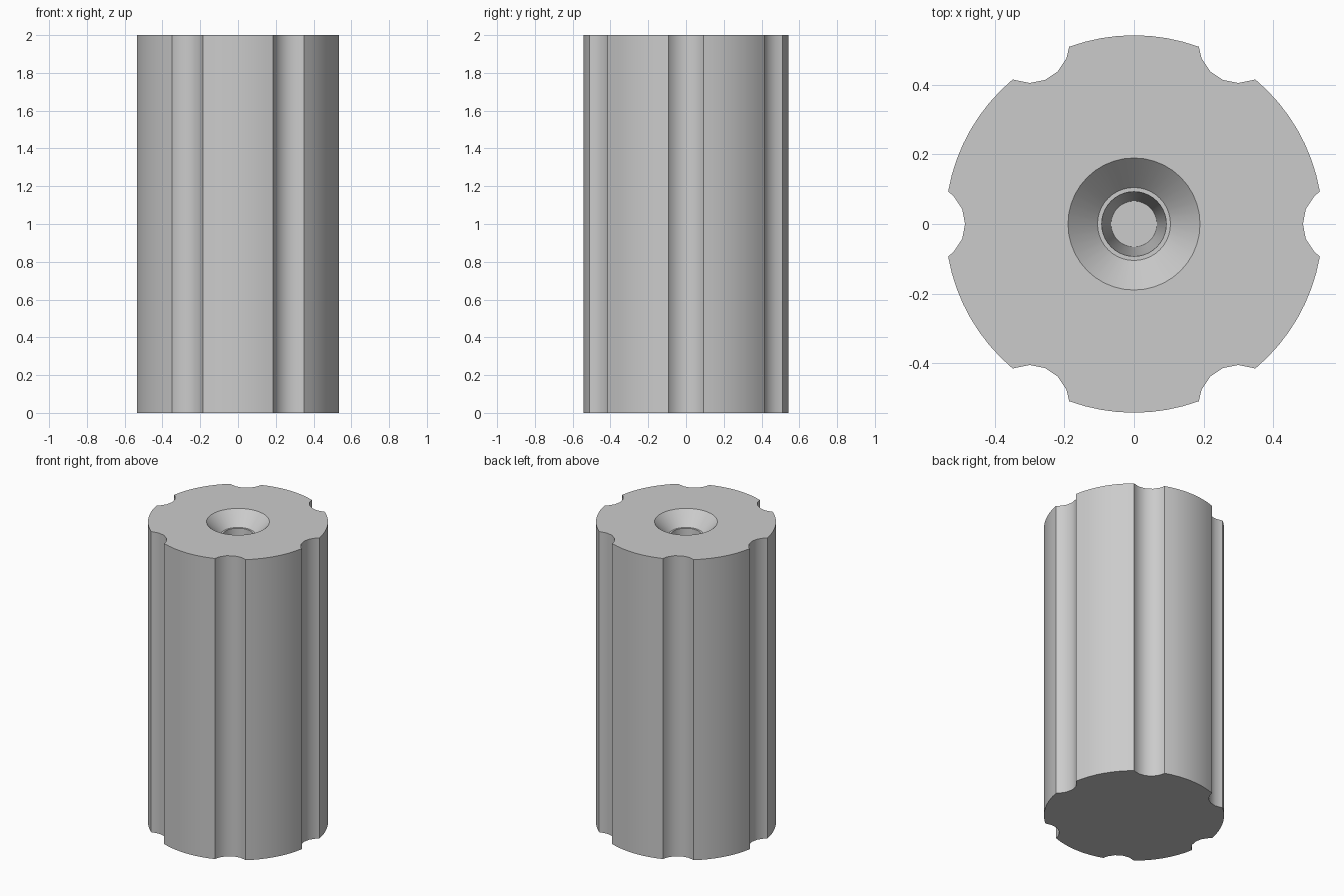
import bpy
import bmesh
from math import cos, sin, pi, hypot, atan2, tau

cube = bpy.data.objects.get("Cube")
if cube:
    bpy.data.objects.remove(cube)

HEIGHT, RADIUS = 2.0, 0.543
GROOVES, GROOVE_CENTRE, GROOVE_RADIUS = 6, 0.6, 0.114
# Screw hole rings: radius and height
HOLE = [(0.19, HEIGHT), (0.105, 1.913), (0.093, 1.913), (0.066, 1.4)]


def circle(radius, count):
    return [(radius * cos(tau * i / count), radius * sin(tau * i / count))
            for i in range(count)]


def outline():
    """Round section with scalloped grooves around its edge."""
    points = []
    x = (GROOVE_CENTRE**2 + RADIUS**2 - GROOVE_RADIUS**2) / (2 * GROOVE_CENTRE)
    half = atan2((RADIUS**2 - x**2) ** 0.5, x)
    centres = [tau * g / GROOVES for g in range(GROOVES)]
    for a in centres:
        cx, cy = GROOVE_CENTRE * cos(a), GROOVE_CENTRE * sin(a)
        points += [(RADIUS * cos(a + s * half), RADIUS * sin(a + s * half))
                   for s in (-1, 1)]
        points += [(cx + px, cy + py) for px, py in circle(GROOVE_RADIUS, 16)
                   if hypot(cx + px, cy + py) < RADIUS - 0.002]
    for px, py in circle(RADIUS, 72):
        a = atan2(py, px)
        if all(abs((a - c + pi) % tau - pi) > half + 0.01 for c in centres):
            points.append((px, py))
    return sorted(points, key=lambda p: atan2(p[1], p[0]))


def ring(bm, points, z):
    return [bm.verts.new((x, y, z)) for x, y in points]


def bridge(bm, a, b):
    for i in range(len(a)):
        j = (i + 1) % len(a)
        bm.faces.new((a[i], a[j], b[j], b[i]))


def loop_edges(bm, verts):
    return [bm.edges.get((v, verts[i - 1])) for i, v in enumerate(verts)]


bm = bmesh.new()

# Fluted outer wall and solid base
section = outline()
bottom, top = ring(bm, section, 0), ring(bm, section, HEIGHT)
bridge(bm, bottom, top)
bm.faces.new(bottom[::-1])

# Countersunk, tapered blind hole
rings = [ring(bm, circle(r, 40), z) for r, z in HOLE]
for upper, lower in zip(rings, rings[1:]):
    bridge(bm, upper, lower)
bm.faces.new(rings[-1])

# Flat top around the hole
bmesh.ops.triangle_fill(bm, use_beauty=True, normal=(0, 0, 1),
                        edges=loop_edges(bm, top) + loop_edges(bm, rings[0]))
bmesh.ops.recalc_face_normals(bm, faces=bm.faces)

mesh = bpy.data.meshes.new("fluted_cylinder")
bm.to_mesh(mesh)
bm.free()
body = bpy.data.objects.new("fluted_cylinder", mesh)
bpy.context.collection.objects.link(body)

grey = bpy.data.materials.new("light_grey")
grey.use_nodes = True
colour = (0.6, 0.6, 0.6, 1)
grey.diffuse_color = colour
grey.node_tree.nodes["Principled BSDF"].inputs["Base Color"].default_value = colour
mesh.materials.append(grey)

bpy.ops.object.select_all(action="DESELECT")
body.select_set(True)
bpy.context.view_layer.objects.active = body
bpy.ops.object.shade_smooth_by_angle(angle=pi / 6)
